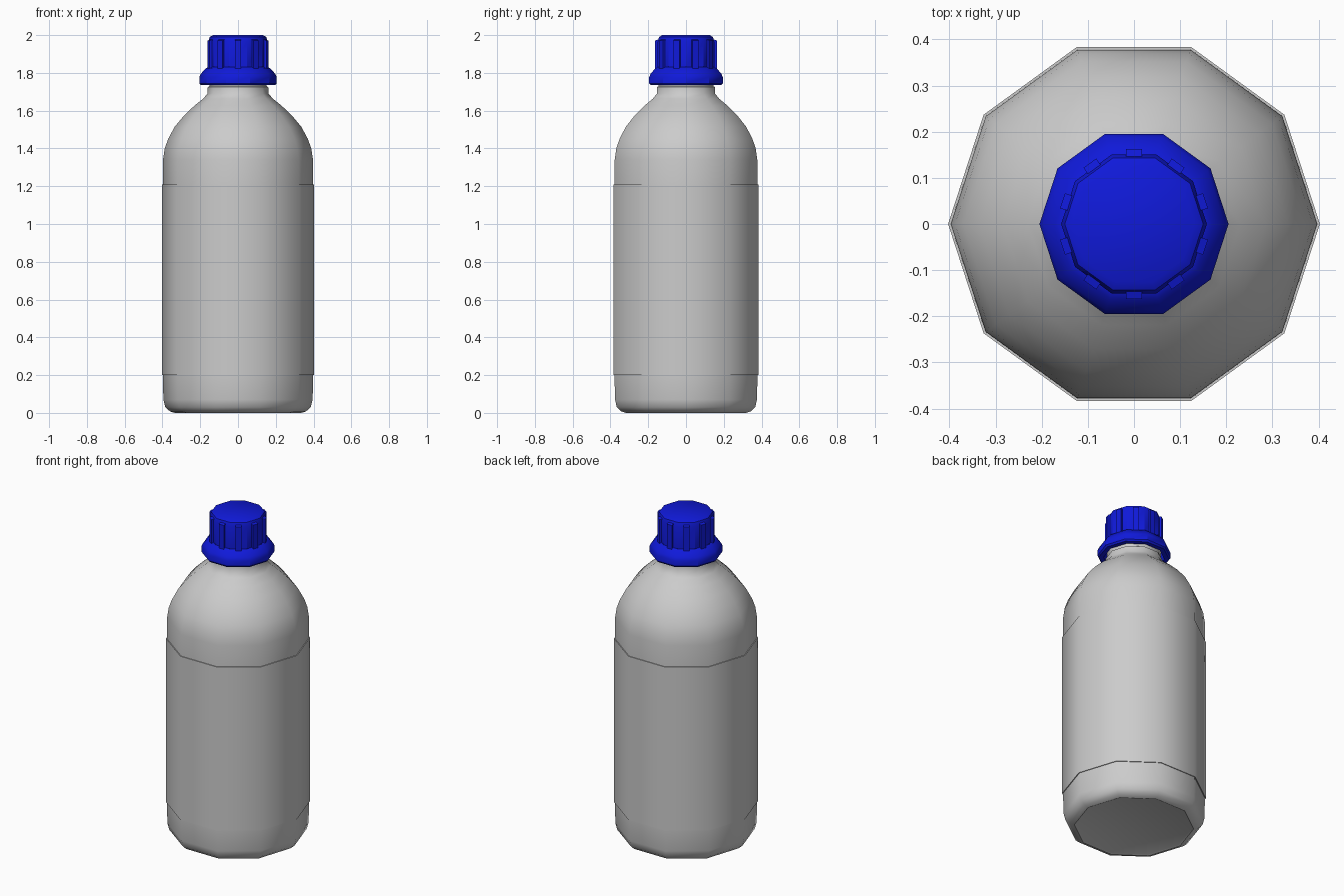
import bpy, bmesh, math

if "Cube" in bpy.data.objects:
    bpy.data.objects.remove(bpy.data.objects["Cube"])

SIDES = 10


def ring_point(r, z, i):
    a = 2 * math.pi * i / SIDES
    return (r * math.cos(a), r * math.sin(a), z)


def finish(name, bm, smooth_angle, mat=None):
    bmesh.ops.recalc_face_normals(bm, faces=bm.faces)
    me = bpy.data.meshes.new(name)
    bm.to_mesh(me)
    bm.free()
    ob = bpy.data.objects.new(name, me)
    bpy.context.collection.objects.link(ob)
    if mat:
        me.materials.append(mat)
    bpy.ops.object.select_all(action='DESELECT')
    ob.select_set(True)
    bpy.context.view_layer.objects.active = ob
    bpy.ops.object.shade_smooth_by_angle(angle=math.radians(smooth_angle))
    return ob


def lathe(name, profile, smooth_angle=40, cap_start=False, cap_end=False, mat=None):
    bm = bmesh.new()
    rings = [[bm.verts.new(ring_point(r, z, i)) for i in range(SIDES)] for r, z in profile]
    for a, b in zip(rings, rings[1:]):
        for i in range(SIDES):
            j = (i + 1) % SIDES
            bm.faces.new((a[i], a[j], b[j], b[i]))
    if cap_start:
        bm.faces.new(rings[0][::-1])
    if cap_end:
        bm.faces.new(rings[-1])
    return finish(name, bm, smooth_angle, mat)


blue = bpy.data.materials.new("cap_blue")
blue.diffuse_color = (0.005, 0.01, 0.7, 1)
blue.use_nodes = True
blue.node_tree.nodes["Principled BSDF"].inputs["Base Color"].default_value = blue.diffuse_color

# Bottle with rounded base, domed shoulder and neck
lathe("bottle_body", [
    (0.325, 0.004), (0.335, 0.0), (0.36, 0.008), (0.385, 0.03), (0.395, 0.07),
    (0.398, 0.2), (0.398, 1.2), (0.397, 1.34), (0.388, 1.40), (0.37, 1.45),
    (0.335, 1.515), (0.285, 1.575), (0.23, 1.627), (0.185, 1.663),
    (0.162, 1.69), (0.16, 1.725), (0.152, 1.73), (0.152, 1.80)],
    cap_start=True, cap_end=True)

# Thin label sleeve around the straight wall
lathe("label_sleeve", [(0.397, 0.2), (0.403, 0.2), (0.403, 1.21), (0.397, 1.21)])

# Screw cap with flared collar
lathe("cap", [
    (0.158, 1.80), (0.17, 1.735), (0.197, 1.735), (0.205, 1.745), (0.205, 1.778),
    (0.197, 1.795), (0.17, 1.825), (0.158, 1.83), (0.158, 1.965),
    (0.15, 1.99), (0.132, 2.0)], 35, cap_end=True, mat=blue)

# Grip ribs, one on each cap face
bm = bmesh.new()
for k in range(SIDES):
    a = 2 * math.pi * (k + 0.5) / SIDES
    c, s = math.cos(a), math.sin(a)
    box = bmesh.ops.create_cube(bm, size=1)["verts"]
    for v in box:
        r, t, z = 0.150 + v.co.x * 0.026, v.co.y * 0.034, 1.897 + v.co.z * 0.165
        if v.co.x > 0 and v.co.z > 0:
            z -= 0.008
        v.co = (r * c - t * s, r * s + t * c, z)
finish("cap_ribs", bm, 30, blue)
